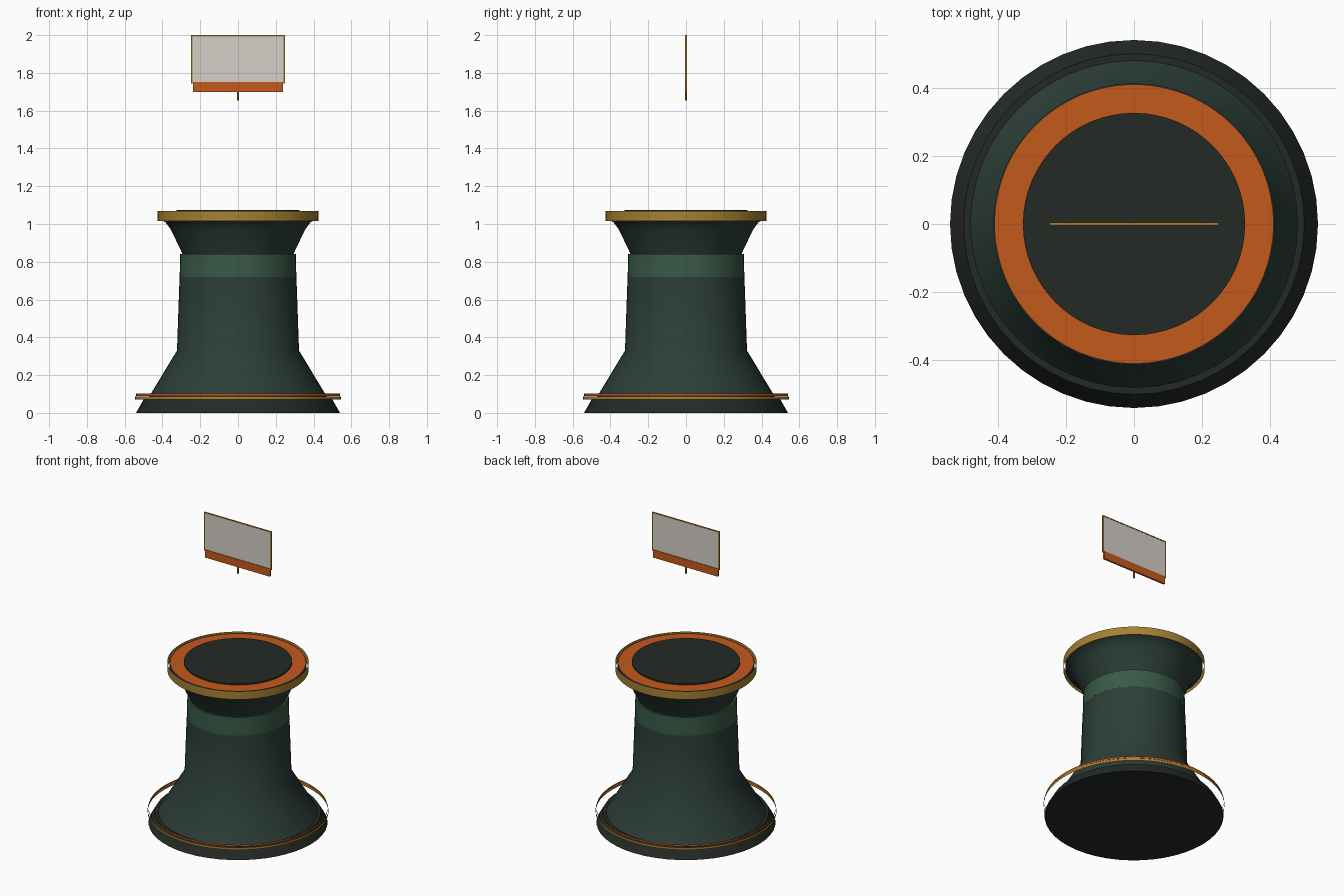
import bpy, bmesh, math

if "Cube" in bpy.data.objects:
    bpy.data.objects.remove(bpy.data.objects["Cube"])

SEG = 48


def material(name, rgb):
    m = bpy.data.materials.new(name)
    m.diffuse_color = (*rgb, 1)
    m.use_nodes = True
    m.node_tree.nodes["Principled BSDF"].inputs["Base Color"].default_value = m.diffuse_color
    return m


GREEN = material("dark_green", (0.025, 0.048, 0.038))
DARK = material("near_black", (0.017, 0.023, 0.018))
BAND = material("mid_green", (0.04, 0.10, 0.062))
GOLD = material("gold", (0.38, 0.22, 0.032))
ORANGE = material("orange", (0.55, 0.10, 0.012))
PALE = material("pale_panel", (0.66, 0.62, 0.57))


def finish(name, bm, mat, smooth=True):
    me = bpy.data.meshes.new(name)
    bm.to_mesh(me)
    bm.free()
    ob = bpy.data.objects.new(name, me)
    bpy.context.collection.objects.link(ob)
    me.materials.append(mat)
    if smooth:
        bpy.ops.object.select_all(action='DESELECT')
        ob.select_set(True)
        bpy.context.view_layer.objects.active = ob
        bpy.ops.object.shade_smooth_by_angle(angle=math.radians(32))
    return ob


def lathe(name, profile, mat, seg=SEG):
    """Spin (radius, z) points round z; radius 0 closes an end."""
    bm = bmesh.new()
    vs = [bm.verts.new((r, 0, z)) for r, z in profile]
    es = [bm.edges.new(p) for p in zip(vs, vs[1:])]
    bmesh.ops.spin(bm, geom=vs + es, cent=(0, 0, 0), axis=(0, 0, 1),
                   angle=math.tau, steps=seg, use_merge=True)
    bmesh.ops.remove_doubles(bm, verts=bm.verts, dist=1e-5)
    bmesh.ops.recalc_face_normals(bm, faces=bm.faces)
    return finish(name, bm, mat)


def box(name, x0, x1, depth, z0, z1, mat):
    bm = bmesh.new()
    bmesh.ops.create_cube(bm, size=1)
    for v in bm.verts:
        v.co = ((x0 + x1) / 2 + v.co.x * (x1 - x0), v.co.y * depth,
                (z0 + z1) / 2 + v.co.z * (z1 - z0))
    return finish(name, bm, mat, False)


# Pedestal: plinth, flared column, neck and cap
lathe("plinth", [(0, 0), (0.54, 0), (0.50, 0.07), (0, 0.07)], DARK)
lathe("column", [(0.48, 0.07), (0.323, 0.33), (0.312, 0.65), (0.303, 0.84)], GREEN)
lathe("collar_band", [(0.30, 0.72), (0.309, 0.72), (0.306, 0.84), (0.29, 0.84)], BAND)
lathe("flared_neck", [(0.293, 0.84), (0.355, 0.97), (0.385, 1.01),
                      (0.413, 1.025), (0.413, 1.06), (0, 1.06)], GREEN)
lathe("cap_inlay_ring", [(0.325, 1.065), (0.41, 1.065)], ORANGE, 64)
lathe("cap_disc", [(0.326, 1.06), (0.326, 1.074), (0, 1.074)], DARK, 64)

# Open floating trim bands
lathe("cap_trim", [(0.426, 1.015), (0.426, 1.07)], GOLD, 64)
lathe("base_trim_gold", [(0.545, 0.07), (0.545, 0.086)], GOLD, 64)
lathe("base_trim_orange", [(0.54, 0.09), (0.54, 0.102)], ORANGE, 64)

# Floating sign: panel, frame, lower strip and pointer stem
box("sign_panel", -0.242, 0.242, 0.005, 1.75, 1.995, PALE)
for side, s in (("left", -1), ("right", 1)):
    a, b = sorted((s * 0.24, s * 0.248))
    box("sign_frame_" + side, a, b, 0.008, 1.745, 2.0, GOLD)
box("sign_frame_top", -0.24, 0.24, 0.008, 1.993, 2.0, GOLD)
box("sign_strip", -0.238, 0.238, 0.012, 1.70, 1.752, ORANGE)
lathe("sign_stem", [(0, 1.655), (0.005, 1.655), (0.005, 1.70), (0, 1.70)], GOLD, 12)
